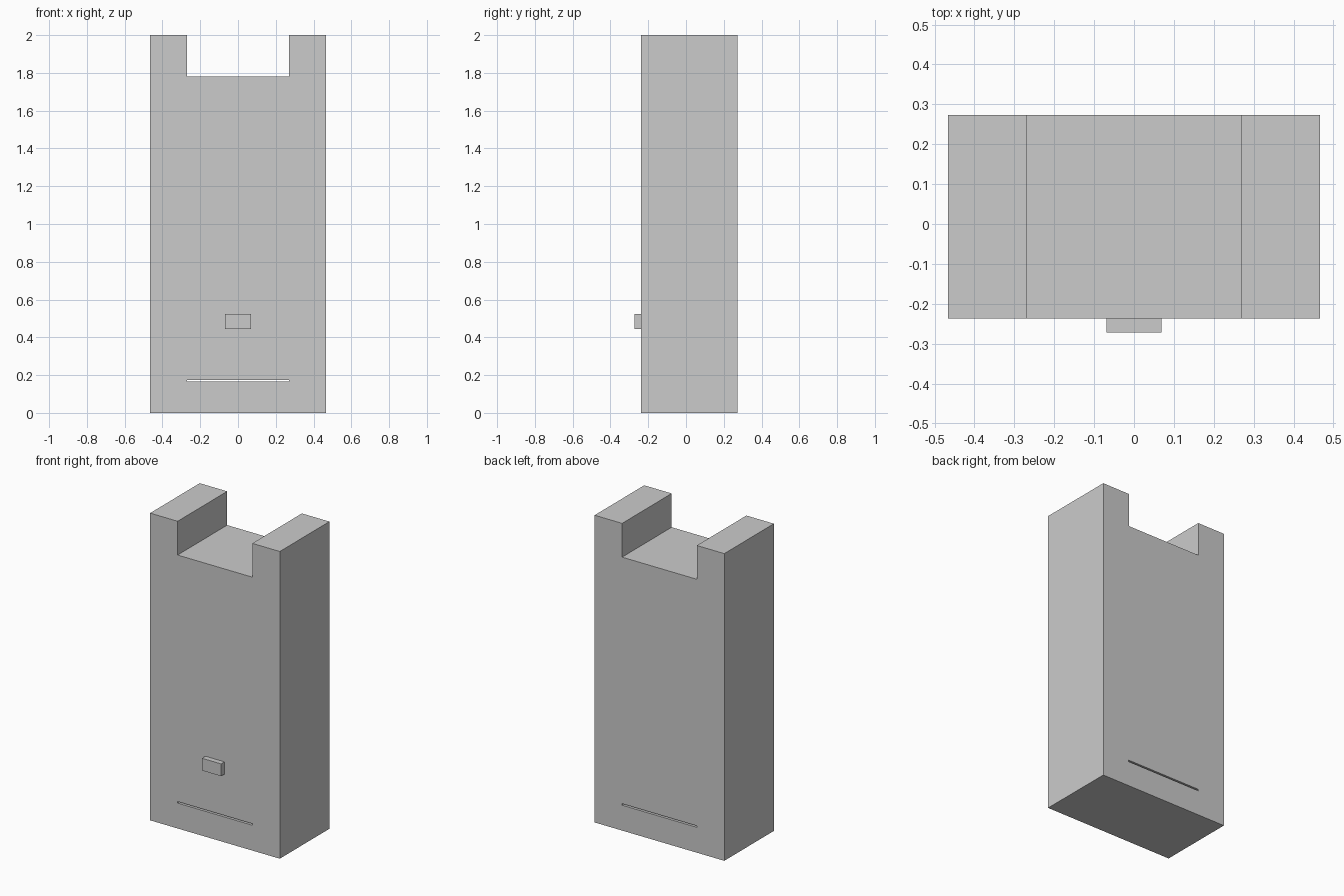
import bpy
from math import pi

if "Cube" in bpy.data.objects:
    bpy.data.objects.remove(bpy.data.objects["Cube"])

FRONT, BACK = -0.237, 0.273


def extruded_profile(name, loops, y0, y1):
    """Fill x/z outlines (inner loops become holes) and extrude from y0 to y1."""
    curve = bpy.data.curves.new(name, 'CURVE')
    curve.dimensions = '2D'
    curve.fill_mode = 'BOTH'
    curve.extrude = (y1 - y0) / 2
    for loop in loops:
        spline = curve.splines.new('POLY')
        spline.points.add(len(loop) - 1)
        for point, (x, z) in zip(spline.points, loop):
            point.co = (x, z, 0, 1)
        spline.use_cyclic_u = True
        spline.use_smooth = False
    obj = bpy.data.objects.new(name, curve)
    bpy.context.collection.objects.link(obj)
    obj.location.y = (y0 + y1) / 2
    obj.rotation_euler.x = pi / 2
    bpy.ops.object.select_all(action='DESELECT')
    obj.select_set(True)
    bpy.context.view_layer.objects.active = obj
    bpy.ops.object.convert(target='MESH')
    bpy.ops.object.shade_flat()
    return bpy.context.object


def rectangle(half_width, z0, z1):
    return [(-half_width, z0), (half_width, z0), (half_width, z1), (-half_width, z1)]


# Body: notched block with a thin slot through it
right = [(0.467, 0), (0.467, 2), (0.269, 2), (0.269, 1.78)]
outline = right + [(-x, z) for x, z in reversed(right)]
extruded_profile("body", [outline, rectangle(0.27, 0.165, 0.175)], FRONT, BACK)

# Small raised block on the front face
bpy.ops.mesh.primitive_cube_add(size=1, location=(0, (FRONT - 0.272) / 2, 0.484))
block = bpy.context.object
block.name = "front_block"
block.scale = (0.137, FRONT + 0.272, 0.08)
